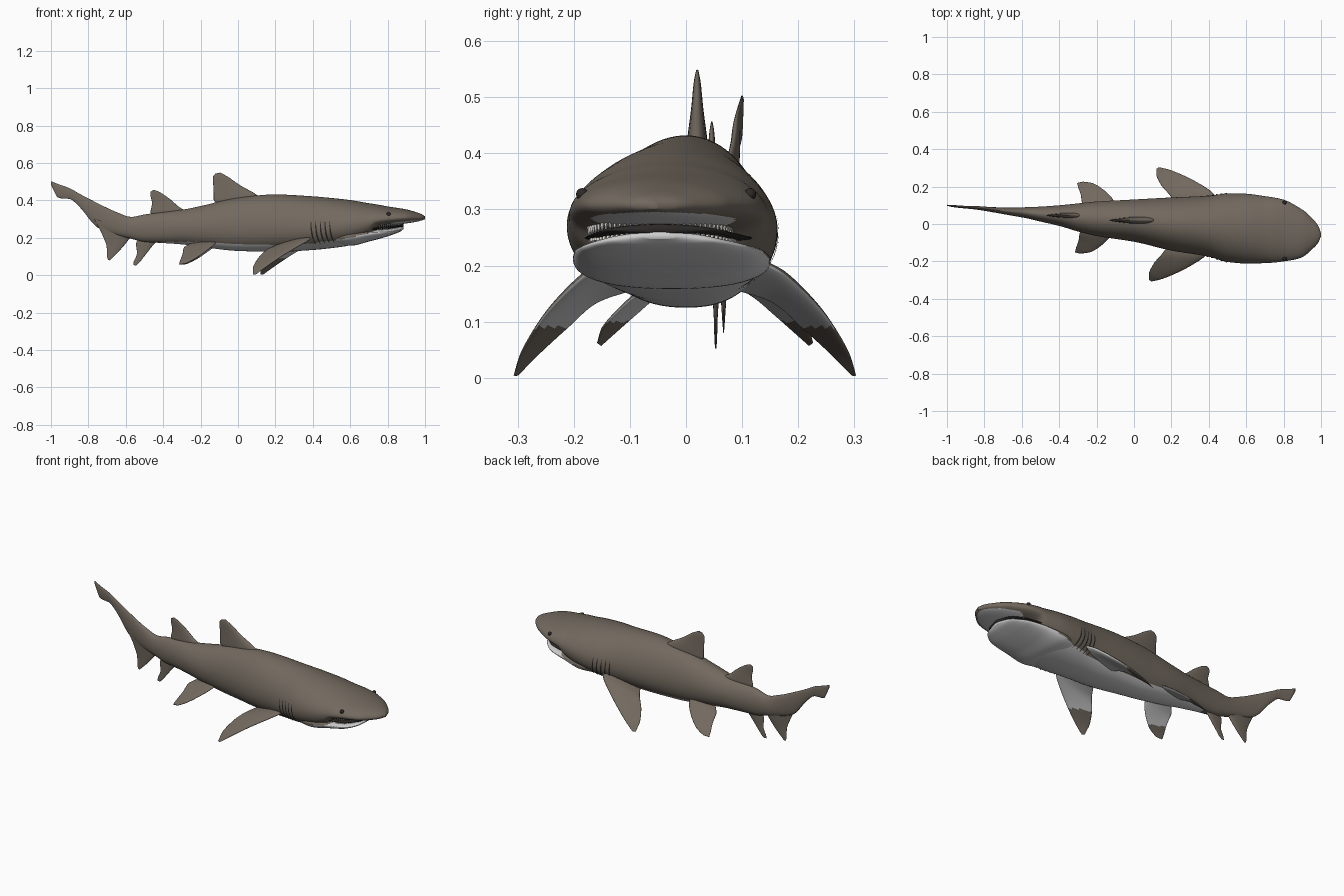
import bpy, bmesh, math
from mathutils import Vector

if "Cube" in bpy.data.objects:
    bpy.data.objects.remove(bpy.data.objects["Cube"])


def material(name, rgb):
    m = bpy.data.materials.new(name)
    m.diffuse_color = (*rgb, 1)
    m.use_nodes = True
    m.node_tree.nodes["Principled BSDF"].inputs["Base Color"].default_value = m.diffuse_color
    return m


BROWN = material("brown skin", (0.17, 0.143, 0.115))
WHITE = material("pale belly", (0.62, 0.62, 0.62))
DARK = material("dark slit", (0.025, 0.022, 0.02))
TOOTH = material("tooth ivory", (0.7, 0.68, 0.62))


def interp(table, x):
    """Monotone cubic interpolation of table columns over the first column."""
    n = len(table)
    i = max(0, min(n - 2, sum(r[0] <= x for r in table) - 1))
    h = table[i + 1][0] - table[i][0]
    t = (x - table[i][0]) / h
    out = []
    for c in range(1, len(table[0])):
        d = lambda k: (table[k + 1][c] - table[k][c]) / (table[k + 1][0] - table[k][0])

        def slope(k):
            if k == 0 or k == n - 1:
                return d(min(k, n - 2))
            a, b = d(k - 1), d(k)
            return 0 if a * b <= 0 else 2 * a * b / (a + b)
        p, q = table[i][c], table[i + 1][c]
        out.append(p * (2*t**3 - 3*t*t + 1) + q * (3*t*t - 2*t**3)
                   + h * (slope(i) * (t**3 - 2*t*t + t) + slope(i + 1) * (t**3 - t*t)))
    return out


def surf(table, x, a):
    """Point on the lofted skin at station x and angle a."""
    yc, hw, zt, zm, zb = interp(table, x)
    c, s = math.cos(a), math.sin(a)
    e, f, h = (1.0, 1.08, zt - zm) if s > 0 else (0.85, 0.9, zm - zb)
    return Vector((x, yc + hw * math.copysign(abs(c) ** e, c),
                   zm + h * math.copysign(abs(s) ** f, s)))


def build(name, rings, mats, rule=None):
    """Skin closed rings of points, cap the ends and colour by rule."""
    bm = bmesh.new()
    vs = [[bm.verts.new(p) for p in r] for r in rings]
    for r, q in zip(vs, vs[1:]):
        for k in range(len(r)):
            j = (k + 1) % len(r)
            bm.faces.new((r[k], r[j], q[j], q[k]))
    bm.faces.new(vs[0])
    bm.faces.new(vs[-1])
    bmesh.ops.recalc_face_normals(bm, faces=bm.faces[:])
    for f in bm.faces:
        f.smooth = True
        f.material_index = rule(f.calc_center_median(), f.normal) if rule else 0
    return finish(name, bm, mats)


def finish(name, bm, mats):
    me = bpy.data.meshes.new(name)
    bm.to_mesh(me)
    bm.free()
    for m in mats:
        me.materials.append(m)
    ob = bpy.data.objects.new(name, me)
    bpy.context.collection.objects.link(ob)
    return ob


def loft(name, table, count, mats, rule=None, around=88):
    lo, hi = table[0][0], table[-1][0]
    xs = [lo + (hi - lo) * math.sin(math.pi / 2 * i / count) for i in range(count + 1)]
    build(name, [[surf(table, x, 2 * math.pi * (k + .5) / around) for k in range(around)]
                 for x in xs], mats, rule)


# Body stations: x, centre y, half width, top z, widest z, bottom z
BODY = [(-1, .1, .003, .503, .495, .485), (-.96, .095, .006, .487, .455, .413),
        (-.9, .09, .007, .465, .44, .408), (-.85, .087, .009, .437, .40, .368),
        (-.75, .076, .014, .385, .32, .255), (-.65, .066, .022, .338, .27, .215),
        (-.57, .06, .03, .312, .25, .195), (-.5, .053, .04, .325, .25, .178),
        (-.4, .045, .055, .338, .25, .172), (-.3, .035, .075, .35, .255, .165),
        (-.2, .028, .092, .37, .255, .152), (0, .018, .113, .415, .255, .13),
        (.2, 0, .142, .432, .255, .125), (.4, -.012, .163, .422, .255, .135),
        (.5, -.02, .183, .413, .26, .145), (.6, -.025, .187, .402, .27, .16),
        (.7, -.03, .179, .385, .285, .2), (.74, -.032, .175, .379, .295, .25),
        (.8, -.035, .165, .368, .302, .264), (.9, -.05, .127, .352, .308, .277),
        (.96, -.053, .075, .335, .308, .287), (.985, -.055, .045, .325, .308, .294),
        (1, -.058, .008, .315, .308, .3)]
# Height of the line between brown back and pale belly
LINE = [(-1, -.1), (-.46, .1), (-.4, .18), (-.2, .178), (0, .168), (.3, .165),
        (.5, .185), (.7, .225), (.85, .285), (1, .296)]


def belly(c, n):
    return int(c.z < interp(LINE, c.x)[0])


loft("body", BODY, 190, [BROWN, WHITE], belly)

# Lower jaw, mouth lining and teeth
JAW = [(.5, -.02, .15, .24, .2, .16), (.6, -.025, .176, .25, .21, .158),
       (.7, -.03, .168, .245, .225, .18), (.8, -.037, .15, .25, .232, .208),
       (.84, -.042, .125, .256, .238, .222), (.87, -.045, .09, .26, .245, .235),
       (.885, -.047, .03, .26, .252, .247)]
loft("lower_jaw", JAW, 50, [BROWN, WHITE], belly, 64)
loft("mouth_lining", [(x, y, w * .9, t + .014, t + .004, t - .004) for x, y, w, t, m, b in JAW[1:]],
     24, [DARK], None, 40)
bm = bmesh.new()
for k in range(-17, 18):
    a = k / 17 * 1.45
    x = .74 + .135 * math.cos(a)
    y = -.042 + .128 * math.sin(a)
    z = interp(JAW, x)[2]
    for up in (1, -1):
        g = bmesh.ops.create_cone(bm, segments=5, radius1=.0045, radius2=.0005, depth=.018)
        for v in g["verts"]:
            v.co = Vector((x + v.co.x, y + v.co.y + (up - 1) * .002,
                           z + up * v.co.z + (.004 if up > 0 else .014)))
finish("teeth", bm, [TOOTH])


def fin(name, sections, thick, rule=None):
    """Loft an aerofoil through (leading, trailing) point pairs."""
    table = [(i, *a, *b) for i, (a, b) in enumerate(sections)]
    steps, last = 40, len(sections) - 1
    rings, around = [], 28
    for i in range(steps + 1):
        u = last * i / steps
        p = interp(table, u)
        lead, trail = Vector(p[:3]), Vector(p[3:])
        q0, q1 = interp(table, max(0, u - .1)), interp(table, min(last, u + .1))
        span = Vector(q1[:3]) + Vector(q1[3:]) - Vector(q0[:3]) - Vector(q0[3:])
        nor = (trail - lead).cross(span).normalized()
        size = (trail - lead).length * thick
        ring = []
        for k in range(around):
            a = 2 * math.pi * k / around
            s = (1 - math.cos(a)) / 2
            ring.append(lead.lerp(trail, s) + nor * size * math.sin(a) * (1.25 - .75 * s))
        rings.append(ring)
    return build(name, rings, [BROWN, WHITE], rule)


def upright(name, y, pairs, thick=.085):
    fin(name, [((a, y, b), (c, y, d)) for a, b, c, d in pairs], thick)


# Upright fins: leading x, z then trailing x, z from root to tip
upright("first_dorsal_fin", .02, [(.14, .40, -.05, .36), (.09, .437, -.13, .402),
        (.01, .482, -.131, .46), (-.055, .527, -.135, .52), (-.095, .549, -.122, .543)])
upright("second_dorsal_fin", .046, [(-.25, .33, -.41, .31), (-.31, .362, -.468, .337),
        (-.37, .412, -.46, .385), (-.425, .448, -.469, .43), (-.45, .457, -.467, .447)])
upright("anal_fin", .053, [(-.42, .195, -.53, .2), (-.45, .165, -.545, .165),
        (-.49, .115, -.54, .12), (-.53, .065, -.558, .07), (-.545, .052, -.56, .055)])
upright("lower_tail_lobe", .067, [(-.55, .24, -.77, .3), (-.60, .17, -.725, .215),
        (-.635, .13, -.702, .15), (-.67, .095, -.70, .1), (-.685, .08, -.695, .082)], .07)

# Paired fins: x, distance from midline, z
PECTORAL = [((.43, .13, .21), (.22, .08, .16)), ((.4, .17, .19), (.172, .155, .135)),
            ((.27, .25, .112), (.125, .21, .088)), ((.16, .295, .037), (.1, .265, .037)),
            ((.115, .305, .004), (.1, .297, .004))]
PELVIC = [((-.1, .06, .19), (-.25, .04, .17)), ((-.12, .1, .165), (-.285, .085, .145)),
          ((-.17, .15, .125), (-.29, .12, .115)), ((-.23, .185, .085), (-.305, .165, .075)),
          ((-.275, .192, .062), (-.31, .185, .057))]
for side, word in ((1, "left"), (-1, "right")):
    for label, pairs, mid, shift, cut in (("pectoral", PECTORAL, -.002, .02, .09),
                                          ("pelvic", PELVIC, .034, .006, .1)):
        place = lambda p: (p[0] + side * shift, mid + side * p[1], p[2])
        fin(f"{word}_{label}_fin", [(place(a), place(b)) for a, b in pairs], .06,
            lambda c, n, cut=cut: int(n.z < -.1 and c.z > cut))

    # Gill slits as thin strips on the skin
    bm = bmesh.new()
    for k in range(5):
        rows = []
        for j in range(13):
            u = j / 12
            a = .22 - 1.0 * u
            a = a if side > 0 else math.pi - a
            x = .39 + .025 * k + .025 * u * u
            w = .0045 * math.sin(math.pi * (.08 + .84 * u))
            rows.append([bm.verts.new(surf(BODY, x + d, a)
                         + Vector((0, math.cos(a), math.sin(a))) * .003) for d in (-w, w)])
        for r, q in zip(rows, rows[1:]):
            bm.faces.new((r[0], r[1], q[1], q[0]) if side < 0 else (r[0], q[0], q[1], r[1]))
    finish(f"{word}_gill_slits", bm, [DARK])

    # Eye
    a = .42 if side > 0 else math.pi - .42
    bm = bmesh.new()
    bmesh.ops.create_uvsphere(bm, u_segments=16, v_segments=10, radius=.011)
    for f in bm.faces:
        f.smooth = True
    finish(f"{word}_eye", bm, [DARK]).location = surf(BODY, .805, a)
